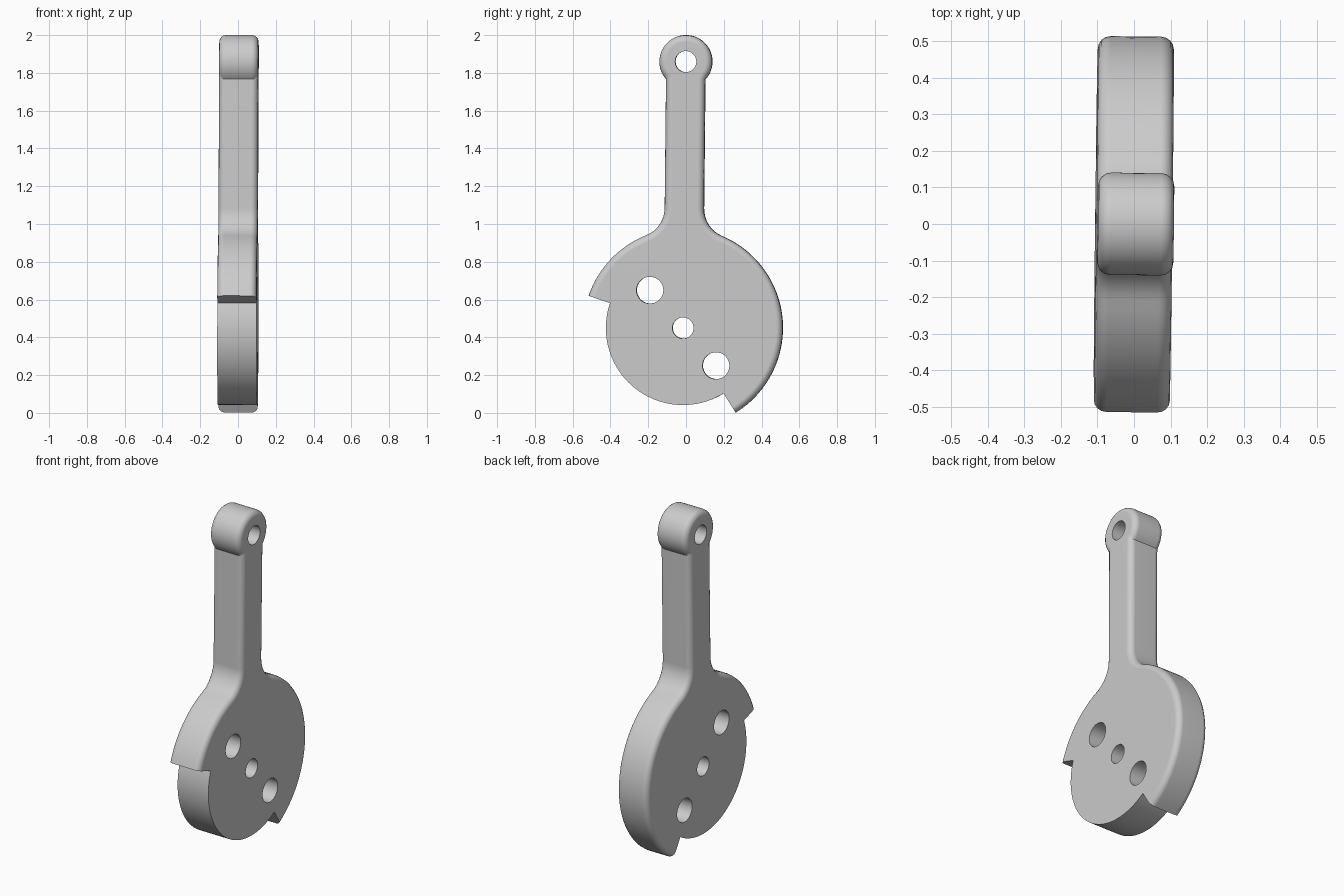
import bpy, bmesh
from math import sin, cos, radians, degrees, atan2, asin, sqrt, pi
from mathutils import Matrix

cube = bpy.data.objects.get("Cube")
if cube:
    bpy.data.objects.remove(cube)

# Main dimensions; profile coordinates are (y, z) from the disk centre
HALF = 0.104            # half thickness
R_OUT, R_IN = 0.528, 0.408
R_EYE, EYE_Z = 0.14, 1.41
SHAFT = 0.104           # shaft half width
FILLET = 0.155
NOTCH_A, NOTCH_B = -57.5, 161.8


def arc(cy, cz, r, a0, a1, n):
    steps = [radians(a0 + (a1 - a0) * i / n) for i in range(n + 1)]
    return [(cy + r * cos(a), cz + r * sin(a)) for a in steps]


def mirrored(points):
    return [(-y, z) for y, z in reversed(points)]


# Outline: rounded outer rim with shaft and eye, then the stepped-in lower rim
fy = SHAFT + FILLET
fz = sqrt((R_OUT + FILLET) ** 2 - fy ** 2)
tangent = degrees(atan2(fz, fy))
fillet = arc(fy, fz, FILLET, 180 + tangent, 180, 8)[1:]
eye_start = -degrees(asin(sqrt(1 - (SHAFT / R_EYE) ** 2)))
outer = arc(0, 0, R_OUT, NOTCH_A, tangent, 36) + fillet
outer += arc(0, EYE_Z, R_EYE, eye_start, 180 - eye_start, 40)
outer += mirrored(fillet) + arc(0, 0, R_OUT, 180 - tangent, NOTCH_B, 16)
inner = arc(0, 0, R_IN, NOTCH_B, 360 + NOTCH_A, 40)
outline = outer + inner

# Body: extruded outline with the outer rim rounded on both sides
bm = bmesh.new()
sides = [[bm.verts.new((x, y, z)) for y, z in outline] for x in (-HALF, HALF)]
for side in sides:
    bm.faces.new(side)
count = len(outline)
for i in range(count):
    j = (i + 1) % count
    bm.faces.new((sides[0][i], sides[0][j], sides[1][j], sides[1][i]))
bmesh.ops.recalc_face_normals(bm, faces=bm.faces[:])
rim = [bm.edges.get((s[i], s[i + 1])) for s in sides for i in range(len(outer) - 1)]
bmesh.ops.bevel(bm, geom=rim, offset=0.035, offset_type='OFFSET', segments=4,
                profile=0.5, affect='EDGES', clamp_overlap=False)
mesh = bpy.data.meshes.new("lever_body")
bm.to_mesh(mesh)
bm.free()
body = bpy.data.objects.new("lever_body", mesh)
bpy.context.collection.objects.link(body)

# Through holes: eye, pivot and two mounting holes
bm = bmesh.new()
for y, z, r in ((0, EYE_Z, 0.056), (0, 0, 0.056), (-0.177, 0.198, 0.071), (0.177, -0.198, 0.071)):
    place = Matrix.Translation((0, y, z)) @ Matrix.Rotation(pi / 2, 4, 'Y')
    bmesh.ops.create_cone(bm, cap_ends=True, segments=32, radius1=r, radius2=r,
                          depth=1, matrix=place)
cut_mesh = bpy.data.meshes.new("hole_cutter")
bm.to_mesh(cut_mesh)
bm.free()
cutter = bpy.data.objects.new("hole_cutter", cut_mesh)
cutter.hide_render = True
bpy.context.collection.objects.link(cutter)

for ob in bpy.context.selected_objects:
    ob.select_set(False)
bpy.context.view_layer.objects.active = body
body.select_set(True)
holes = body.modifiers.new("holes", 'BOOLEAN')
holes.operation = 'DIFFERENCE'
holes.solver = 'EXACT'
holes.object = cutter
bpy.ops.object.modifier_apply(modifier=holes.name)
bpy.data.objects.remove(cutter)

# Smooth curved walls, flat side faces
bpy.ops.object.shade_smooth_by_angle(angle=radians(30))
normals = body.modifiers.new("flat_sides", 'WEIGHTED_NORMAL')
normals.keep_sharp = True

# Plain grey metal
grey = bpy.data.materials.new("plain_grey")
grey.use_nodes = True
colour = (0.6, 0.6, 0.6, 1)
grey.diffuse_color = colour
grey.node_tree.nodes["Principled BSDF"].inputs["Base Color"].default_value = colour
body.data.materials.clear()
body.data.materials.append(grey)

# Slight lean of the whole part
body.location = (-0.001, -0.015, 0.45)
body.rotation_euler = (-0.0106, 0.004, -0.012)
